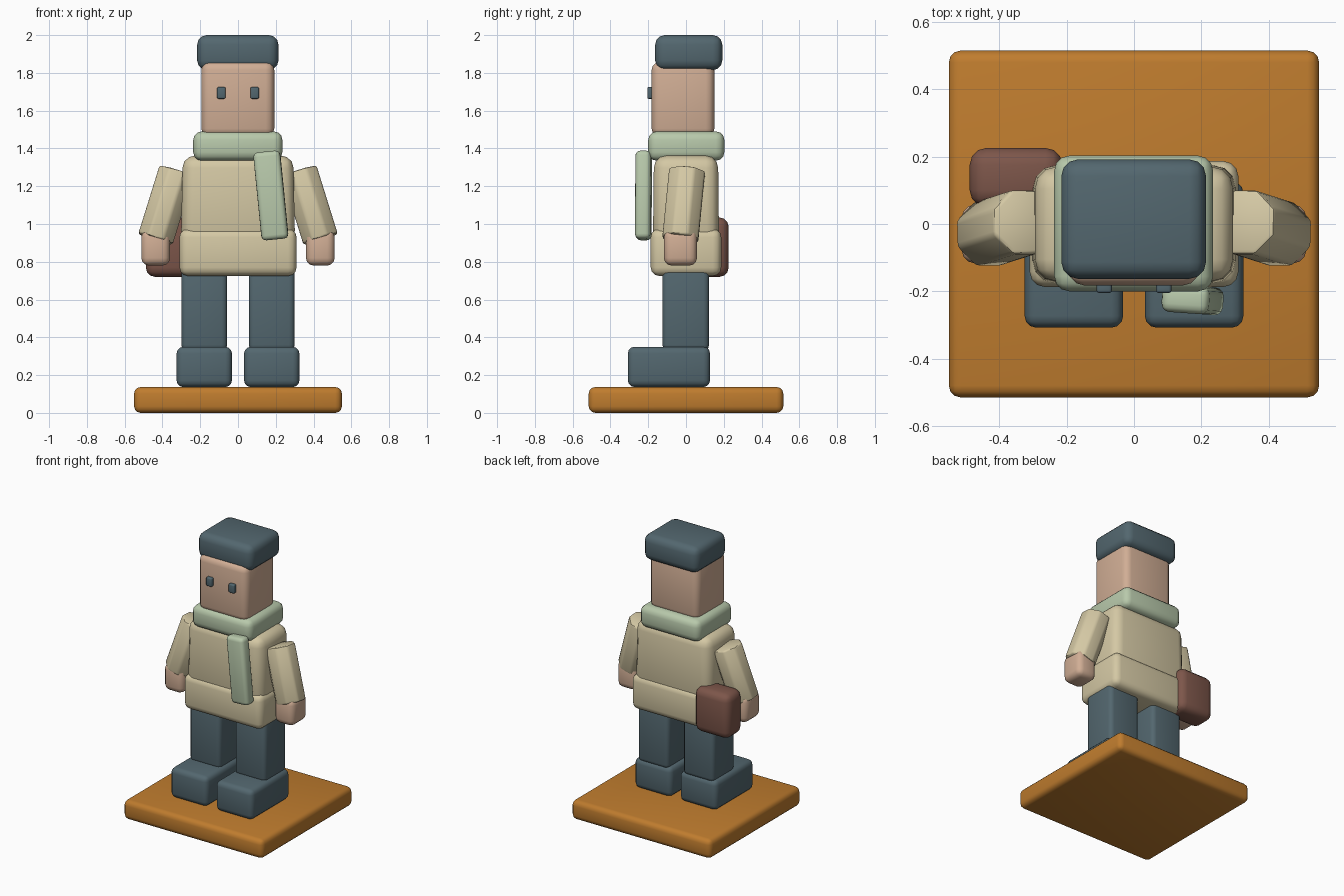
import bpy, bmesh, math
from mathutils import Vector, Matrix, Euler

if "Cube" in bpy.data.objects:
    bpy.data.objects.remove(bpy.data.objects["Cube"])


def material(name, r, g, b):
    def lin(c):
        c /= 255
        return c / 12.92 if c <= 0.04045 else ((c + 0.055) / 1.055) ** 2.4
    m = bpy.data.materials.new(name)
    m.diffuse_color = (lin(r), lin(g), lin(b), 1)
    m.use_nodes = True
    m.node_tree.nodes["Principled BSDF"].inputs["Base Color"].default_value = m.diffuse_color
    return m


SLATE = material("slate", 83, 103, 111)
COAT = material("cream_coat", 212, 200, 164)
SKIN = material("skin", 209, 174, 149)
GREEN = material("pale_green", 184, 201, 171)
LEATHER = material("brown_leather", 125, 86, 74)
WOOD = material("orange_wood", 191, 124, 46)


def finish(name, bm, mat, bevel, segments, sharp=40):
    """Round all edges, shade smooth by angle and link the object."""
    if bevel:
        bmesh.ops.bevel(bm, geom=bm.edges[:], offset=bevel, segments=segments,
                        profile=0.5, affect='EDGES', clamp_overlap=True)
    bmesh.ops.recalc_face_normals(bm, faces=bm.faces[:])
    me = bpy.data.meshes.new(name)
    bm.to_mesh(me)
    bm.free()
    me.polygons.foreach_set("use_smooth", [True] * len(me.polygons))
    me.set_sharp_from_angle(angle=math.radians(sharp))
    me.materials.append(mat)
    ob = bpy.data.objects.new(name, me)
    bpy.context.collection.objects.link(ob)
    return ob


def box(name, mat, x, y, z, bevel=0.03, taper=1.0, rot=(0, 0, 0)):
    """Rounded box from (min, max) ranges; taper scales the top in x and y."""
    bm = bmesh.new()
    bmesh.ops.create_cube(bm, size=1)
    for v in bm.verts:
        k = taper if v.co.z > 0 else 1
        v.co = Vector((v.co.x * (x[1] - x[0]) * k,
                       v.co.y * (y[1] - y[0]) * k,
                       v.co.z * (z[1] - z[0])))
    ob = finish(name, bm, mat, bevel, 3)
    ob.location = [(a + b) / 2 for a, b in (x, y, z)]
    ob.rotation_euler = [math.radians(a) for a in rot]
    return ob


def sleeve(name, mat, top, bottom, radius):
    """Eight-sided sleeve between two points, a flat side facing outward."""
    bm = bmesh.new()
    axis = Vector(top) - Vector(bottom)
    bmesh.ops.create_cone(bm, cap_ends=True, segments=8, radius1=radius,
                          radius2=radius, depth=axis.length)
    # put flat sides on the x and y directions
    if max(v.co.x for v in bm.verts) > radius * 0.99:
        bmesh.ops.rotate(bm, verts=bm.verts[:],
                         matrix=Matrix.Rotation(math.pi / 8, 3, 'Z'))
    rx = -math.asin(axis.y / axis.length)
    ry = math.atan2(axis.x, axis.z)
    bmesh.ops.rotate(bm, verts=bm.verts[:],
                     matrix=Euler((rx, ry, 0), 'XYZ').to_matrix())
    ob = finish(name, bm, mat, 0.012, 2)
    ob.location = (Vector(top) + Vector(bottom)) / 2
    return ob


# Stand
box("base_plate", WOOD, (-0.55, 0.55), (-0.515, 0.515), (0, 0.137), 0.035)

# Paired limbs and eyes
for s, side in ((-1, "left"), (1, "right")):
    def span(a, b):
        return tuple(sorted((s * a, s * b)))
    box(side + "_shoe", SLATE, span(0.032, 0.325), (-0.308, 0.127), (0.137, 0.35), 0.035)
    box(side + "_leg", SLATE, span(0.057, 0.3), (-0.125, 0.122), (0.33, 0.77), 0.03)
    sleeve(side + "_sleeve", COAT, (s * 0.325, 0.006, 1.28),
           (s * 0.437, -0.03, 0.92), 0.103)
    box(side + "_hand", SKIN, span(0.36, 0.512), (-0.117, 0.058), (0.78, 0.97), 0.04)
    box(side + "_eye", SLATE, span(0.066, 0.111), (-0.205, -0.17), (1.663, 1.725), 0.008)

# Coat
box("coat_skirt", COAT, (-0.31, 0.31), (-0.187, 0.187), (0.725, 0.975), 0.045)
box("coat_body", COAT, (-0.302, 0.302), (-0.175, 0.175), (0.9, 1.362), 0.065, 0.97)

# Scarf
box("scarf_collar", GREEN, (-0.237, 0.235), (-0.2, 0.203), (1.335, 1.49), 0.045)
box("scarf_tail", GREEN, (0.103, 0.245), (-0.266, -0.184), (0.917, 1.385), 0.025,
    rot=(0, -5.7, -4))

# Head and cap
box("head", SKIN, (-0.194, 0.192), (-0.182, 0.15), (1.46, 1.86), 0.045)
box("cap", SLATE, (-0.216, 0.214), (-0.163, 0.192), (1.815, 2.0), 0.05)

# Satchel on the back of the left hip
box("satchel", LEATHER, (-0.488, -0.213), (0.05, 0.226), (0.72, 1.035), 0.05)
